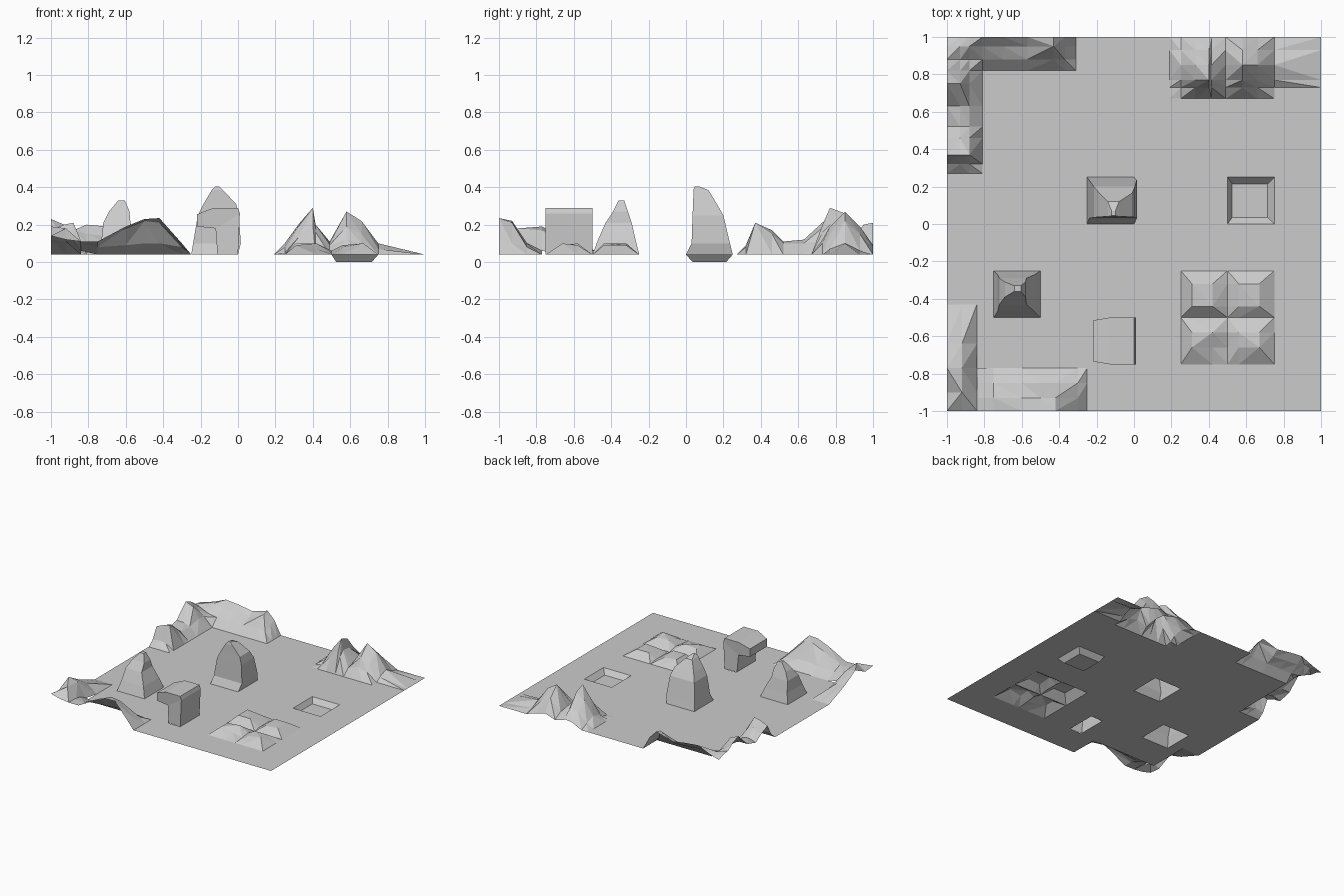
import bpy

if "Cube" in bpy.data.objects:
    bpy.data.objects.remove(bpy.data.objects["Cube"])

G = 0.04          # level of the flat ground
holes = []        # footprints left open in the ground sheet


def make(name, verts, faces):
    me = bpy.data.meshes.new(name)
    me.from_pydata(verts, [], faces)
    me.update()
    ob = bpy.data.objects.new(name, me)
    bpy.context.collection.objects.link(ob)
    return ob


def relief(name, xs, rows):
    """Open height sheet: rows = [(y, [z per x])...], heights in hundredths."""
    verts = [(x, y, z / 100) for y, zs in rows for x, z in zip(xs, zs)]
    n = len(xs)
    faces = []
    for j in range(len(rows) - 1):
        for i in range(n - 1):
            a, b, c, d = j*n + i, j*n + i + 1, (j+1)*n + i + 1, (j+1)*n + i
            # split along the higher diagonal for crisp ridges
            if verts[a][2] + verts[c][2] >= verts[b][2] + verts[d][2]:
                faces += [(a, b, c), (a, c, d)]
            else:
                faces += [(a, b, d), (b, c, d)]
    make(name, verts, faces)
    holes.append((xs[0], xs[-1], rows[0][0], rows[-1][0]))


def loft(name, rings):
    """Stack of rectangles (x0, x1, y0, y1, z), open at the first, capped at the last."""
    verts, faces = [], []
    for x0, x1, y0, y1, z in rings:
        verts += [(x0, y0, z), (x1, y0, z), (x1, y1, z), (x0, y1, z)]
    for k in range(len(rings) - 1):
        for i in range(4):
            j = (i + 1) % 4
            faces.append((4*k + i, 4*k + j, 4*k + 4 + j, 4*k + 4 + i))
    m = len(verts)
    faces.append((m - 4, m - 3, m - 2, m - 1))
    make(name, verts, faces)
    holes.append(rings[0][:4])


# sunken basin
loft("basin", [(.5, .75, 0, .25, G), (.525, .715, .035, .215, 0)])

# tall central crag, steep at the front
loft("tall_crag", [(-.25, 0, 0, .25, G), (-.24, .015, .03, .235, .1),
                   (-.215, .005, .035, .2, .25), (-.185, -.01, .038, .165, .31),
                   (-.14, -.08, .04, .12, .385), (-.12, -.1, .045, .07, .405)])

# small stepped peak
loft("small_peak", [(-.75, -.5, -.5, -.25, G), (-.73, -.53, -.47, -.27, .12),
                    (-.72, -.575, -.43, -.29, .21), (-.69, -.58, -.39, -.31, .27),
                    (-.64, -.605, -.36, -.33, .33)])

# overhanging boulder: side profile swept front to back
prof = [(-.11, G), (-.12, .18), (-.22, .19), (-.22, .255), (-.13, .29), (0, .29), (.01, .26), (0, G)]
n = len(prof)
inset = [.005, .01, .015, .015, 0, 0, 0, 0]
bv = [(x, -.75 + d, z) for (x, z), d in zip(prof, inset)]
bv += [(x, -.5 - d, z) for (x, z), d in zip(prof, inset)]
bf = [(i, i + n, i + n + 1, i + 1) for i in range(n - 1)]
bf += [(0, 1, 6, 7), (1, 2, 3, 4, 5, 6), (15, 14, 9, 8), (14, 13, 12, 11, 10, 9)]
make("overhang_boulder", bv, bf)
holes.append((-.11, 0, -.75, -.5))

# cluster of low mounds
relief("low_mounds", [.25, .31, .42, .5, .56, .67, .75], [
    (-.75, [4, 4, 4, 4, 4, 4, 4]),
    (-.66, [4, 9, 7, 5, 8, 10, 4]),
    (-.58, [4, 9, 10, 6, 9, 9, 4]),
    (-.5, [4, 4, 4, 4, 4, 4, 4]),
    (-.44, [4, 10, 10, 5, 8, 9, 4]),
    (-.32, [4, 10, 9, 5, 9, 9, 4]),
    (-.25, [4, 4, 4, 4, 4, 4, 4])])

# twin peaks on the back edge
relief("twin_peaks", [.19, .25, .33, .4, .415, .49, .58, .66, .75, 1], [
    (.67, [4, 4, 4, 4, 4, 4, 4, 4, 4, 4]),
    (.73, [4, 5, 14, 20, 16, 9, 12, 10, 4, 4]),
    (.77, [4, 8, 20, 29, 20, 10, 19, 15, 7, 4]),
    (.85, [4, 10, 21, 26, 19, 11, 27, 22, 10, 4]),
    (.93, [4, 7, 14, 16, 13, 10, 19, 15, 6, 4]),
    (1, [4, 4, 8, 9, 8, 6, 9, 7, 4, 4])])

# back left ridge: arm along the back edge and arm along the left edge
relief("back_ridge", [-1, -.93, -.88, -.81, -.7, -.57, -.43, -.37, -.31], [
    (.82, [20, 15, 11, 4, 4, 4, 4, 4, 4]),
    (.88, [16, 13, 11, 10, 10, 10, 11, 10, 4]),
    (.95, [15, 16, 17, 15, 14, 13, 20, 13, 4]),
    (1, [13, 15, 17, 20, 19, 17, 21, 15, 4])])
relief("left_ridge", [-1, -.93, -.88, -.81], [
    (.27, [4, 4, 4, 4]), (.32, [8, 9, 8, 4]), (.37, [17, 20, 21, 4]),
    (.46, [13, 17, 15, 4]), (.52, [9, 11, 10, 4]), (.63, [12, 12, 10, 4]),
    (.75, [23, 20, 12, 4]), (.82, [20, 15, 11, 4])])

# front left ridge: arm along the left edge and arm along the front edge
relief("front_left_ridge", [-1, -.92, -.84], [
    (-1, [14, 12, 11]), (-.9, [13, 18, 10]), (-.77, [19, 17, 6]),
    (-.64, [12, 11, 4]), (-.43, [4, 4, 4])])
relief("front_ridge", [-.84, -.75, -.6, -.5, -.42, -.3, -.25], [
    (-1, [11, 11, 19, 23, 23.5, 10, 4]),
    (-.93, [11, 11, 18, 22, 21, 10, 4]),
    (-.85, [10, 8, 9, 10, 10, 8, 4]),
    (-.77, [6, 4, 4, 4, 4, 4, 4])])

# flat ground sheet, open under every feature
cx = sorted({-1, 1, *(v for h in holes for v in h[:2])})
cy = sorted({-1, 1, *(v for h in holes for v in h[2:])})
gv = [(x, y, G) for y in cy for x in cx]
gf = []
w = len(cx)
for j in range(len(cy) - 1):
    for i in range(w - 1):
        mx, my = (cx[i] + cx[i+1]) / 2, (cy[j] + cy[j+1]) / 2
        if not any(a < mx < b and c < my < d for a, b, c, d in holes):
            gf.append((j*w + i, j*w + i + 1, (j+1)*w + i + 1, (j+1)*w + i))
ground = make("ground", gv, gf)
